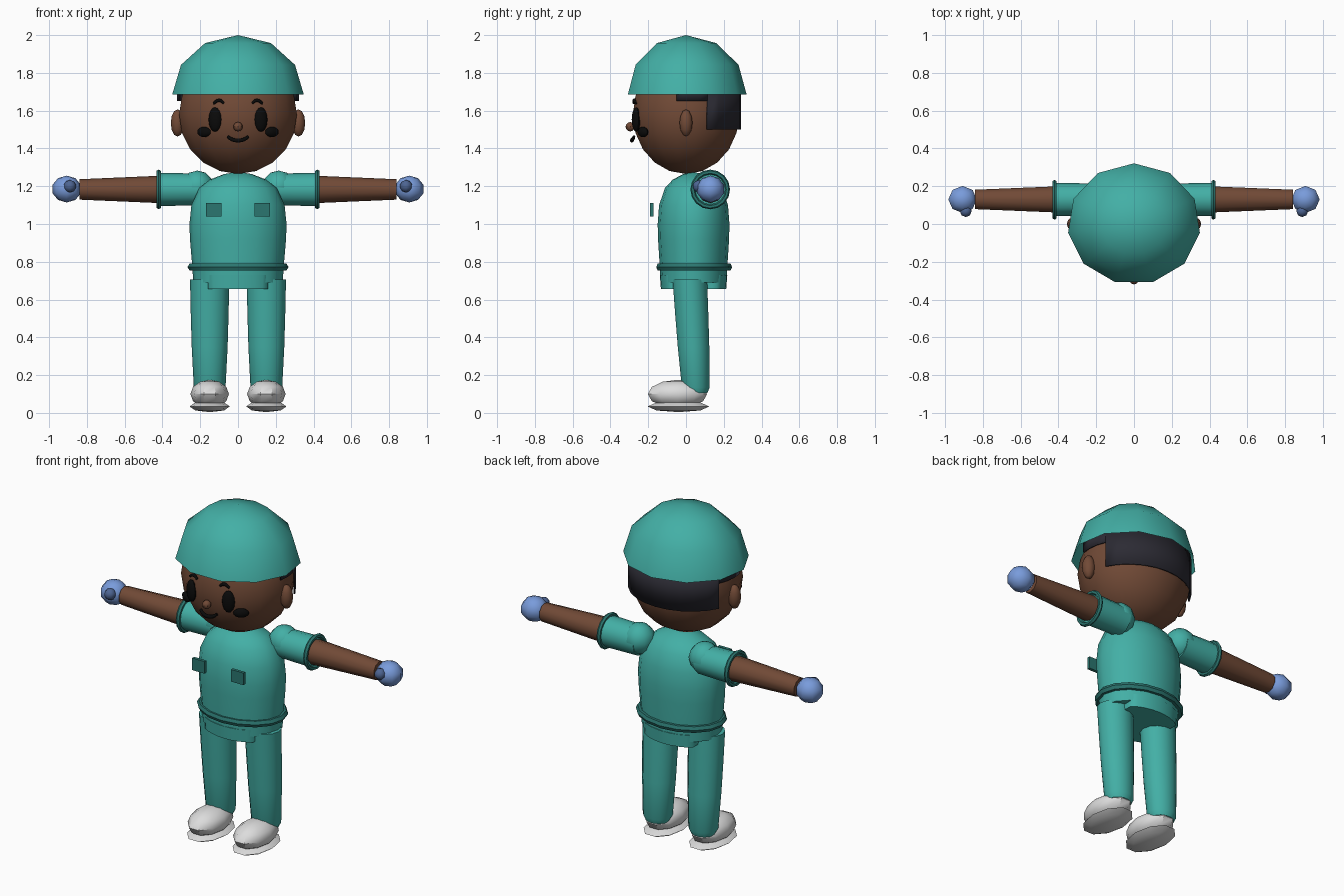
import bpy, bmesh
from math import sin, cos, pi, radians
from mathutils import Matrix, Vector

if "Cube" in bpy.data.objects:
    bpy.data.objects.remove(bpy.data.objects["Cube"], do_unlink=True)


def material(name, r, g, b):
    m = bpy.data.materials.new(name)
    m.use_nodes = True
    m.diffuse_color = (r, g, b, 1)
    m.node_tree.nodes["Principled BSDF"].inputs["Base Color"].default_value = (r, g, b, 1)
    return m


TEAL = material("teal cloth", .056, .43, .38)
TRIM = material("dark teal trim", .024, .18, .16)
SKIN = material("brown skin", .165, .068, .037)
BLACK = material("black", .003, .003, .003)
HAIR = material("dark hair", .025, .024, .034)
GLOVE = material("blue glove", .19, .33, .71)
THUMB = material("dark blue glove", .075, .13, .29)
SHOE = material("white shoe", .72, .72, .72)


def finish(name, bm, mat, angle=40):
    bmesh.ops.recalc_face_normals(bm, faces=bm.faces)
    me = bpy.data.meshes.new(name)
    bm.to_mesh(me)
    bm.free()
    ob = bpy.data.objects.new(name, me)
    bpy.context.collection.objects.link(ob)
    me.materials.append(mat)
    for o in bpy.context.selected_objects:
        o.select_set(False)
    bpy.context.view_layer.objects.active = ob
    ob.select_set(True)
    bpy.ops.object.shade_smooth_by_angle(angle=radians(angle))
    return ob


def lathe(name, mat, profile, n, loc=(0, 0, 0), scale=(1, 1, 1), rot=None, phase=0, caps=True):
    """Revolve (radius, height) points about z, then scale, rotate and place."""
    bm = bmesh.new()
    rings = []
    for r, z in profile:
        angles = [phase + 2 * pi * i / n for i in range(n)] if r > 1e-4 else [0]
        rings.append([bm.verts.new((r * cos(a), r * sin(a), z)) for a in angles])
    for a, b in zip(rings, rings[1:]):
        for i in range(n):
            j = (i + 1) % n
            corners = [a[i % len(a)], a[j % len(a)], b[j % len(b)], b[i % len(b)]]
            bm.faces.new(list(dict.fromkeys(corners)))
    for ring in (rings[0], rings[-1]):
        if caps and len(ring) > 2:
            bm.faces.new(ring)
    rot = rot.to_4x4() if rot else Matrix()
    bm.transform(Matrix.Translation(loc) @ rot @ Matrix.Diagonal((*scale, 1)))
    return finish(name, bm, mat)


def ball(name, mat, loc, radii, n=12, rings=8, rot=None, start=-90, phase=0):
    steps = [radians(start + (90 - start) * i / rings) for i in range(rings + 1)]
    return lathe(name, mat, [(cos(t), sin(t)) for t in steps], n, loc, radii, rot, phase, caps=False)


def ring(name, mat, loc, rx, ry, minor, rot=None, n=16):
    """Torus made by revolving a small hexagon."""
    prof = [(1 + minor / rx * cos(k * pi / 3), minor * sin(k * pi / 3)) for k in range(7)]
    return lathe(name, mat, prof, n, loc, (rx, ry, 1), rot, caps=False)


def box(name, mat, loc, size):
    bm = bmesh.new()
    bmesh.ops.create_cube(bm, size=1)
    bm.transform(Matrix.Translation(loc) @ Matrix.Diagonal((*size, 1)))
    return finish(name, bm, mat)


def stroke(name, mat, points, radius):
    """Thin tube following a few points, tapering at both ends."""
    cu = bpy.data.curves.new(name, 'CURVE')
    cu.dimensions = '3D'
    cu.bevel_depth = radius
    cu.bevel_resolution = 1
    cu.resolution_u = 4
    cu.use_fill_caps = True
    sp = cu.splines.new('BEZIER')
    sp.bezier_points.add(len(points) - 1)
    for i, (bp, co) in enumerate(zip(sp.bezier_points, points)):
        bp.co = co
        bp.handle_left_type = bp.handle_right_type = 'AUTO'
        bp.radius = .7 if i in (0, len(points) - 1) else 1
    cu.materials.append(mat)
    ob = bpy.data.objects.new(name, cu)
    bpy.context.collection.objects.link(ob)


# Head, nose and cap
ball("head", SKIN, (0, 0, 1.58), (.318, .287, .315), n=16, rings=10, phase=pi / 16)
ball("nose", SKIN, (0, -.295, 1.515), (.025, .025, .025), n=8, rings=6)
ball("cap", TEAL, (0, 0, 1.685), (.352, .321, .315), n=11, rings=3, start=0, phase=pi / 2)

# Hair band: deep at the back, shallow above the ears
bm = bmesh.new()
for a0, a1, low, count in ((-10, 23, 1.65, 3), (23, 157, 1.5, 10), (157, 190, 1.65, 3)):
    cols = []
    for i in range(count + 1):
        t = radians(a0 + (a1 - a0) * i / count)
        cols.append([bm.verts.new((.323 * cos(t), .291 * sin(t), z)) for z in (low, 1.72)])
    for p, q in zip(cols, cols[1:]):
        bm.faces.new((p[0], q[0], q[1], p[1]))
bmesh.ops.remove_doubles(bm, verts=bm.verts, dist=.0005)
hair = finish("hair", bm, HAIR)
mod = hair.modifiers.new("thickness", 'SOLIDIFY')
mod.thickness = .008

# Mouth
stroke("mouth", BLACK, [(-.055, -.275, 1.463), (-.03, -.283, 1.447), (0, -.287, 1.442),
                        (.03, -.283, 1.447), (.055, -.275, 1.463)], .011)

# Torso, hem, belt
lathe("torso", TEAL, [(.92, .69), (.95, .8), (.99, .92), (1, 1.0), (.96, 1.1), (.8, 1.19),
                      (.58, 1.235), (.28, 1.265), (0, 1.275)], 16, (0, .04, 0), (.257, .19, 1))
hem = lathe("shirt_hem", TEAL, [(.9, .655), (.93, .73)], 32, (0, .04, 0), (.257, .192, 1))
for v in hem.data.vertices:
    v.co.x = max(-.16, min(.16, v.co.x))
ring("belt", TRIM, (0, .043, .772), .246, .185, .021)

# Paired parts
for s, side in ((1, "left"), (-1, "right")):
    out = Matrix.Rotation(s * pi / 2, 3, 'Y')

    def name(part):
        return side + "_" + part

    # Face and ear
    ball(name("ear"), SKIN, (s * .32, 0, 1.535), (.036, .036, .072), n=10, rings=6)
    ball(name("eye"), BLACK, (s * .122, -.264, 1.553), (.036, .022, .065), n=10,
         rot=Matrix.Rotation(s * radians(20), 3, 'Z'))
    ball(name("cheek"), BLACK, (s * .18, -.228, 1.487), (.043, .02, .027), n=10,
         rot=Matrix.Rotation(s * radians(33), 3, 'Z'))
    stroke(name("brow"), BLACK, [(s * .075, -.277, 1.64), (s * .1, -.274, 1.655),
                                 (s * .13, -.266, 1.638)], .01)

    # Chest pocket
    box(name("pocket"), TRIM, (s * .128, -.181, 1.075), (.082, .018, .072))

    # Arm
    ball(name("shoulder"), TEAL, (s * .215, .13, 1.195), (.088, .088, .088), n=10, rings=6)
    lathe(name("sleeve"), TEAL, [(.084, .2), (.088, .42)], 12, (0, .13, 1.183), rot=out)
    ring(name("cuff"), TRIM, (s * .42, .128, 1.183), .092, .092, .013, out)
    lathe(name("forearm"), SKIN, [(.073, .4), (.054, .84)], 10, (0, .13, 1.183), rot=out)
    ball(name("hand"), GLOVE, (s * .907, .13, 1.185), (.079, .075, .071), n=8, rings=5)
    ball(name("thumb"), THUMB, (s * .89, .068, 1.2), (.033, .033, .033), n=8, rings=5)

    # Leg, leaning slightly back towards the ankle
    leg = lathe(name("leg"), TEAL, [(.07, .105), (.084, .135), (.095, .35), (.1, .52), (.104, .705)],
                14, (s * .15, 0, 0), (1, .9, 1))
    for v in leg.data.vertices:
        v.co.y += .052 - .055 * max(0, v.co.z - .13)

    # Shoe
    ball(name("shoe"), SHOE, (s * .15, -.045, .1), (.102, .165, .075), n=10, rings=6)
    ball(name("sole"), SHOE, (s * .15, -.04, .034), (.107, .172, .03), n=10, rings=4)
